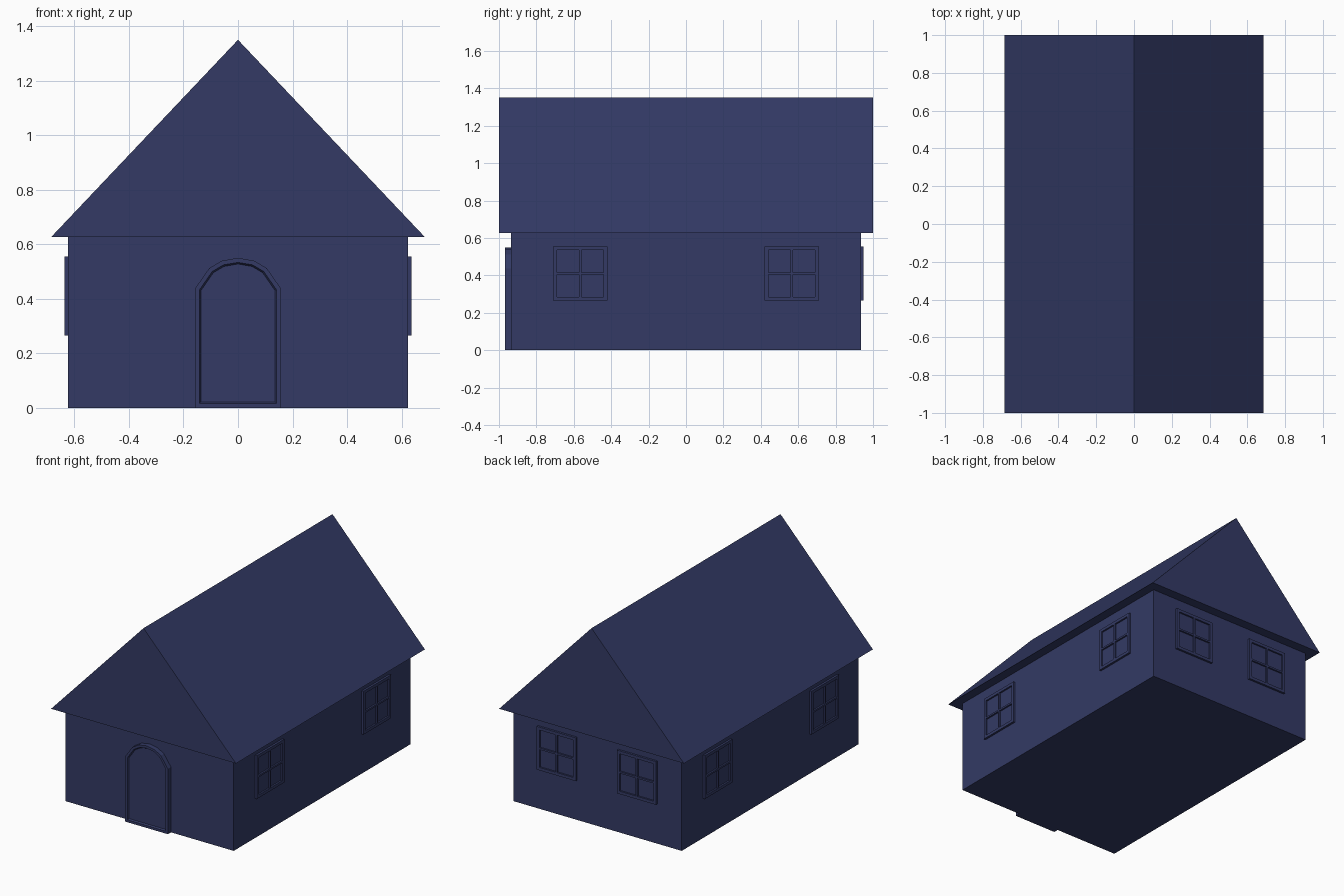
import bpy
import bmesh
from math import pi
from mathutils import Matrix, Vector

cube = bpy.data.objects.get("Cube")
if cube:
    bpy.data.objects.remove(cube)

COLOR = (0.033, 0.042, 0.13, 1)
navy = bpy.data.materials.new("navy_blue")
navy.use_nodes = True
navy.diffuse_color = COLOR
navy.node_tree.nodes["Principled BSDF"].inputs["Base Color"].default_value = COLOR

WALL_X, WALL_Y, WALL_TOP = 0.623, 0.935, 0.63


def finish(bm, name, matrix=Matrix()):
    bmesh.ops.recalc_face_normals(bm, faces=bm.faces)
    mesh = bpy.data.meshes.new(name)
    bm.to_mesh(mesh)
    bm.free()
    mesh.materials.append(navy)
    obj = bpy.data.objects.new(name, mesh)
    obj.matrix_world = matrix
    bpy.context.collection.objects.link(obj)
    return obj


def extrude(bm, faces, offset):
    """Extrude a face region and return the new cap faces."""
    geom = bmesh.ops.extrude_face_region(bm, geom=faces)["geom"]
    verts = [g for g in geom if isinstance(g, bmesh.types.BMVert)]
    bmesh.ops.translate(bm, verts=verts, vec=offset)
    return [g for g in geom if isinstance(g, bmesh.types.BMFace)]


def prism(bm, outline, y_start, depth):
    """Extrude an (x, z) outline along y."""
    face = bm.faces.new([bm.verts.new((x, y_start, z)) for x, z in outline])
    return extrude(bm, [face], Vector((0, depth, 0)))


# Walls
bm = bmesh.new()
prism(bm, [(-WALL_X, 0), (WALL_X, 0), (WALL_X, WALL_TOP), (-WALL_X, WALL_TOP)],
      -WALL_Y, 2 * WALL_Y)
finish(bm, "walls")

# Solid gable roof with overhanging eaves
bm = bmesh.new()
prism(bm, [(-0.685, 0.627), (0.685, 0.627), (0, 1.35)], -1, 2)
finish(bm, "roof")

# Arched door with a stepped, recessed panel
bm = bmesh.new()
half = [(0.158, 0), (0.158, 0.437), (0.106, 0.512), (0.059, 0.54)]
outline = half + [(0, 0.55)] + [(-x, z) for x, z in reversed(half)]
front = prism(bm, outline, -WALL_Y + 0.01, -0.043)
bmesh.ops.recalc_face_normals(bm, faces=bm.faces)
bmesh.ops.inset_region(bm, faces=front, thickness=0.016, use_even_offset=True)
bmesh.ops.inset_region(bm, faces=front, thickness=0.006, depth=-0.01,
                       use_even_offset=True)
finish(bm, "door")


# Four-pane window: local x is across, y is up, z points out of the wall
def window(name, location, turn):
    bm = bmesh.new()
    lines = [-0.145, -0.125, -0.006, 0.006, 0.125, 0.145]
    grid = [[bm.verts.new((x, y, -0.005)) for x in lines] for y in lines]
    cells = [bm.faces.new((grid[j][i], grid[j][i + 1],
                           grid[j + 1][i + 1], grid[j + 1][i]))
             for j in range(5) for i in range(5)]
    plate = extrude(bm, cells, Vector((0, 0, 0.008)))

    def is_pane(face):
        c = face.calc_center_median()
        return all(0.006 < abs(v) < 0.125 for v in c.xy)

    extrude(bm, [f for f in plate if not is_pane(f)], Vector((0, 0, 0.011)))
    matrix = (Matrix.Translation(location) @ Matrix.Rotation(turn, 4, "Z")
              @ Matrix.Rotation(pi / 2, 4, "X"))
    finish(bm, name, matrix)


# Two windows on each side wall and two on the back wall
for side, sign in (("left", 1), ("right", -1)):
    for place, y in (("front", -0.565), ("rear", 0.565)):
        window(f"{side}_{place}_window", (sign * WALL_X, y, 0.41), sign * pi / 2)
    window(f"back_{side}_window", (sign * 0.297, WALL_Y, 0.41), pi)
